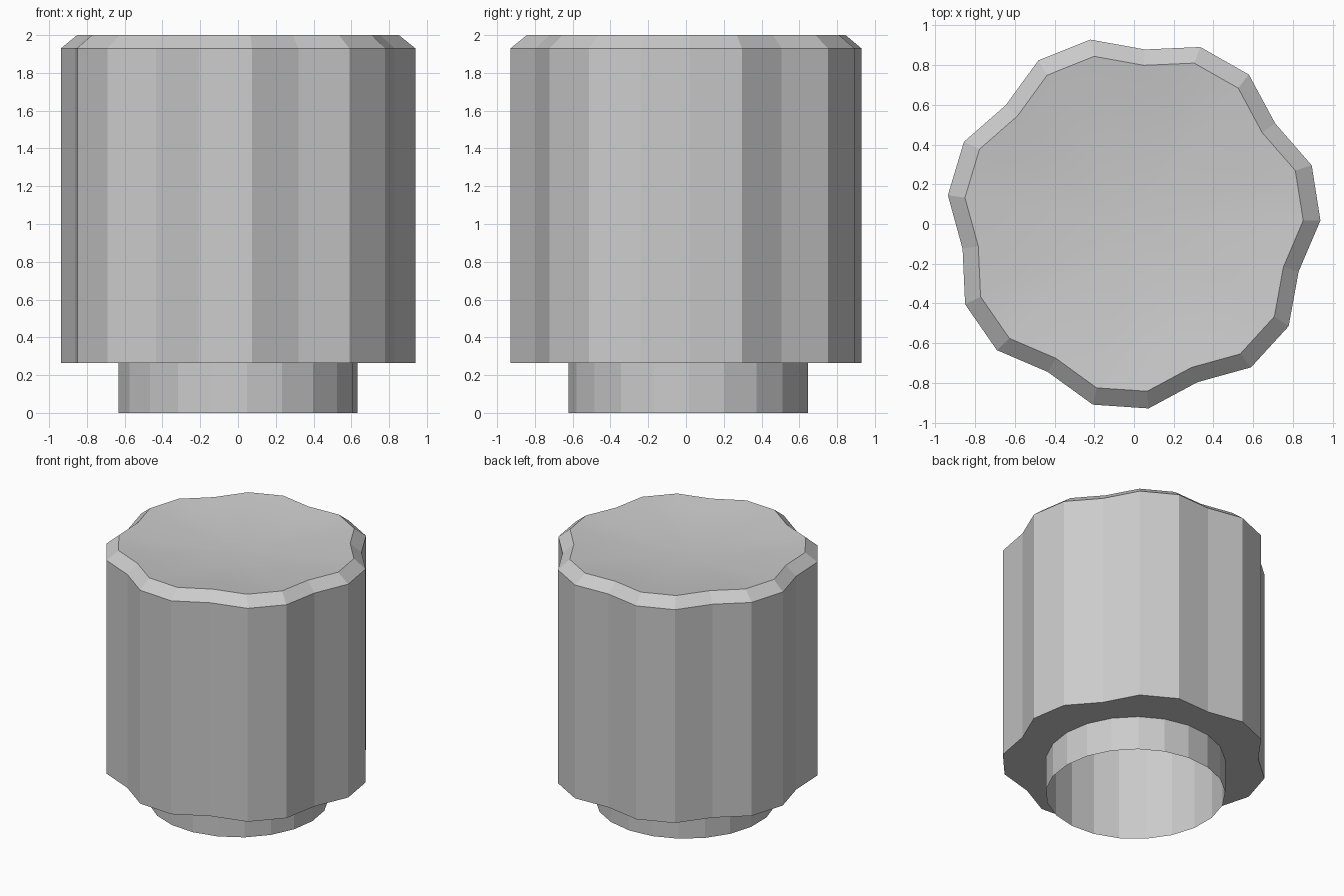
import bpy, bmesh, math

if "Cube" in bpy.data.objects:
    bpy.data.objects.remove(bpy.data.objects["Cube"])

CX, CY = -0.004, 0.011      # axis offset that centres the lobed outline
N = 21                      # 7 lobes x 3 points
PHASE = math.radians(34.7)  # direction of one valley


def lobed(i):
    return 0.870 if i % 3 == 0 else 0.943


def ring(bm, z, radius):
    verts = []
    for i in range(N):
        a = PHASE + i * 2 * math.pi / N
        r = radius(i)
        verts.append(bm.verts.new((CX + r * math.cos(a), CY + r * math.sin(a), z)))
    return verts


def bridge(bm, a, b, smooth=False):
    for i in range(N):
        j = (i + 1) % N
        bm.faces.new((a[i], a[j], b[j], b[i])).smooth = smooth


def finish(bm, name):
    me = bpy.data.meshes.new(name)
    bm.to_mesh(me)
    bm.free()
    ob = bpy.data.objects.new(name, me)
    bpy.context.collection.objects.link(ob)
    return ob


# Fluted grip: flat underside ring, lobed wall, chamfer
bm = bmesh.new()
rings = [ring(bm, 0.265, lambda i: 0.636),
         ring(bm, 0.265, lobed),
         ring(bm, 1.93, lobed),
         ring(bm, 2.0, lambda i: 0.908 * lobed(i))]
for a, b in zip(rings, rings[1:]):
    bridge(bm, a, b)
finish(bm, "fluted_grip")

# Slightly dished top
bm = bmesh.new()
DEPTH = 0.06
prev = ring(bm, 2.0, lambda i: 0.908 * lobed(i))
for t in (0.8, 0.6, 0.4, 0.2):
    cur = ring(bm, 2.0 - DEPTH * (1 - t * t), lambda i: 0.908 * lobed(i) * t)
    bridge(bm, prev, cur, True)
    prev = cur
centre = bm.verts.new((CX, CY, 2.0 - DEPTH))
for i in range(N):
    bm.faces.new((prev[i], prev[(i + 1) % N], centre)).smooth = True
finish(bm, "dished_top")

# Hollow collar, open below, running up inside the grip
bm = bmesh.new()
low = ring(bm, 0.0, lambda i: 0.636)
high = ring(bm, 1.6, lambda i: 0.636)
bridge(bm, low, high)
bm.faces.new(high)
finish(bm, "collar")
